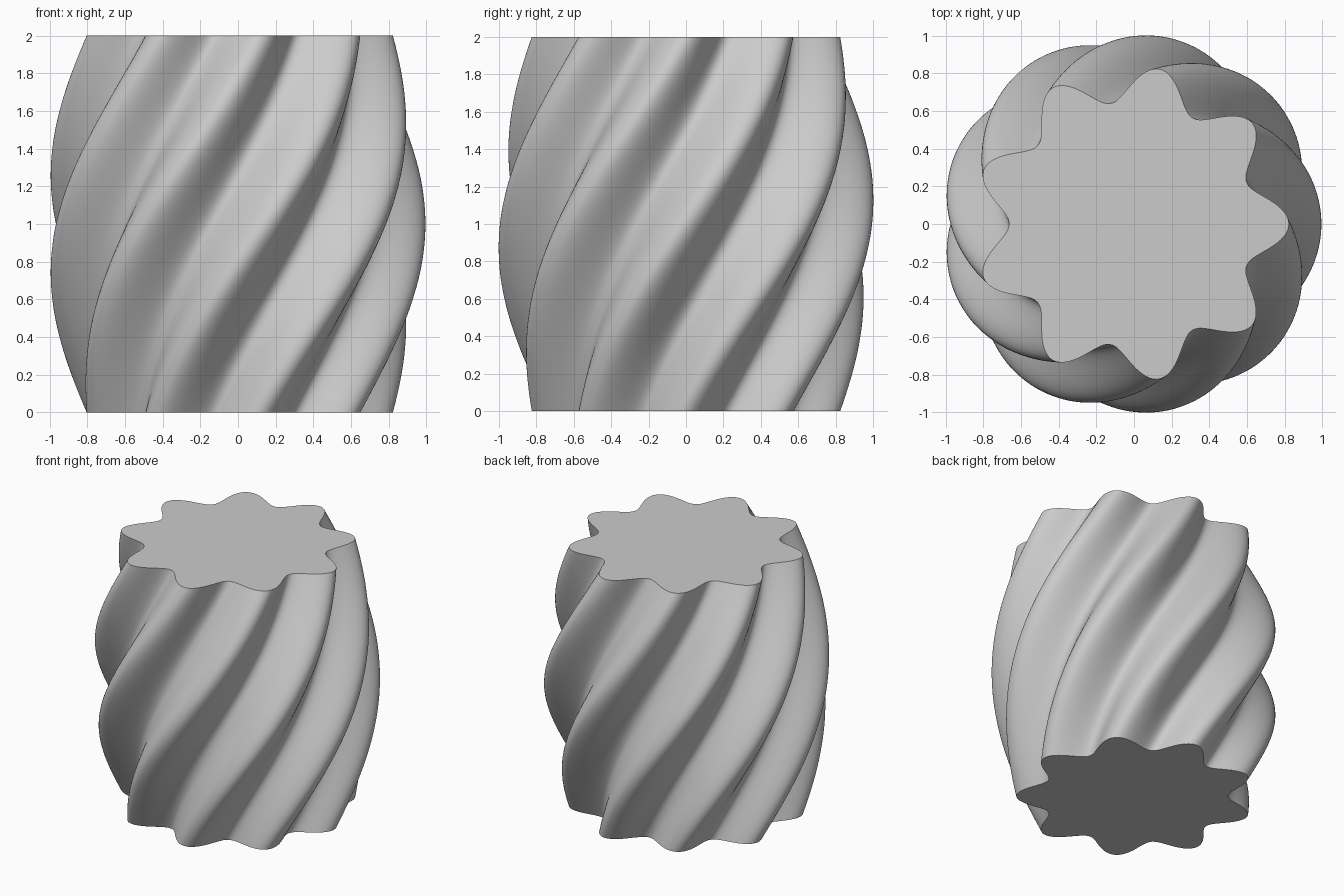
import bpy, bmesh, math

if "Cube" in bpy.data.objects:
    bpy.data.objects.remove(bpy.data.objects["Cube"])

LOBES, STEPS, LAYERS = 9, 360, 80
HEIGHT, MEAN_R, WAVE = 2.0, 0.742, 0.125
BULGE, TWIST, SHIFT = 0.207, math.radians(80), -0.013

grey = bpy.data.materials.new("light grey")
grey.diffuse_color = (0.6, 0.6, 0.6, 1)
grey.use_nodes = True
grey.node_tree.nodes["Principled BSDF"].inputs["Base Color"].default_value = grey.diffuse_color


def ring(bm, t):
    """One wavy cross-section, scaled by the bulge and turned by the twist."""
    scale = MEAN_R * (1 + BULGE * math.sin(math.pi * t))
    verts = []
    for i in range(STEPS):
        a = math.tau * i / STEPS
        r = scale * (1 + WAVE * math.cos(LOBES * a))
        b = a + TWIST * t
        verts.append(bm.verts.new((SHIFT + r * math.cos(b), r * math.sin(b), HEIGHT * t)))
    return verts


# Twisted, bulging fluted body
bm = bmesh.new()
rings = [ring(bm, k / LAYERS) for k in range(LAYERS + 1)]
for low, high in zip(rings, rings[1:]):
    for i in range(STEPS):
        j = (i + 1) % STEPS
        bm.faces.new((low[i], low[j], high[j], high[i]))

# Flat caps
bm.faces.new(rings[0][::-1])
bm.faces.new(rings[-1])

mesh = bpy.data.meshes.new("twisted_body")
bm.to_mesh(mesh)
bm.free()
mesh.materials.append(grey)
body = bpy.data.objects.new("twisted_body", mesh)
bpy.context.collection.objects.link(body)
bpy.context.view_layer.objects.active = body
body.select_set(True)
bpy.ops.object.shade_smooth_by_angle(angle=math.radians(40))
